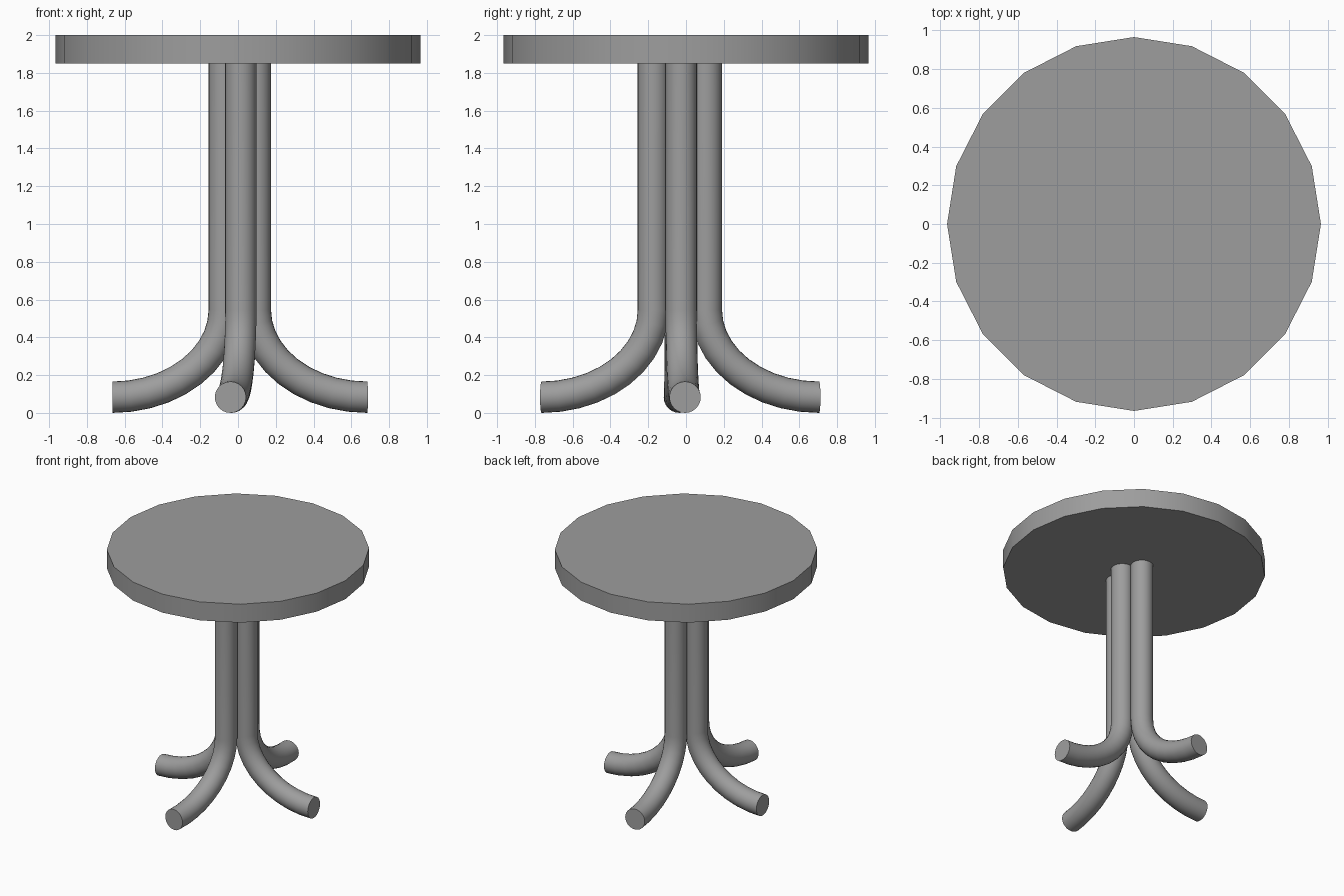
import bpy, bmesh, math
from mathutils import Vector

cube = bpy.data.objects.get("Cube")
if cube:
    bpy.data.objects.remove(cube, do_unlink=True)

grey = bpy.data.materials.new("plain_grey")
grey.use_nodes = True
colour = (0.34, 0.34, 0.34, 1)
grey.diffuse_color = colour
grey.node_tree.nodes["Principled BSDF"].inputs["Base Color"].default_value = colour

TUBE = 0.083       # leg tube radius
BEND_TOP = 0.545   # height where the bend starts
BEND_STEPS = 10
SIDES = 24


def finish(obj):
    """Apply the material and smooth the rounded sides."""
    if not obj.data.materials:
        obj.data.materials.append(grey)
    bpy.ops.object.select_all(action='DESELECT')
    obj.select_set(True)
    bpy.context.view_layer.objects.active = obj
    bpy.ops.object.shade_smooth_by_angle(angle=math.radians(30))


def make_leg(name, post, foot):
    """Sweep a round tube down from the post and outward to the foot."""
    post, foot = Vector((*post, 0)), Vector((*foot, 0))
    run = (foot - post).length
    out = (foot - post).normalized()
    up = Vector((0, 0, 1))
    side = out.cross(up)
    drop = BEND_TOP - TUBE

    # Centre line: a straight post followed by a quarter ellipse
    path = [(post + up * 1.86, -up)]
    for i in range(BEND_STEPS + 1):
        a = math.pi / 2 * i / BEND_STEPS
        point = post + out * run * (1 - math.cos(a)) + up * (BEND_TOP - drop * math.sin(a))
        tangent = out * run * math.sin(a) - up * drop * math.cos(a)
        path.append((point, tangent.normalized()))

    bm = bmesh.new()
    rings = []
    for point, tangent in path:
        normal = side.cross(tangent)
        angles = [math.tau * k / SIDES for k in range(SIDES)]
        rings.append([bm.verts.new(point + TUBE * (side * math.cos(a) + normal * math.sin(a)))
                      for a in angles])
    for upper, lower in zip(rings, rings[1:]):
        for k in range(SIDES):
            n = (k + 1) % SIDES
            bm.faces.new((upper[k], upper[n], lower[n], lower[k]))
    bm.faces.new(rings[0])
    bm.faces.new(rings[-1])
    bmesh.ops.recalc_face_normals(bm, faces=bm.faces)
    mesh = bpy.data.meshes.new(name)
    bm.to_mesh(mesh)
    bm.free()
    obj = bpy.data.objects.new(name, mesh)
    bpy.context.collection.objects.link(obj)
    finish(obj)


# Round twenty-sided top
bpy.ops.mesh.primitive_cylinder_add(vertices=20, radius=0.965, depth=0.15, location=(0, 0, 1.925))
top = bpy.context.object
top.name = "table_top"
finish(top)

# Four bent tube legs clustered into a pedestal
make_leg("front_leg", (0.015, -0.173), (-0.04, -0.765))
make_leg("back_leg", (0.015, 0.108), (-0.035, 0.705))
make_leg("left_leg", (0.092, -0.025), (0.685, -0.005))
make_leg("right_leg", (-0.073, -0.03), (-0.665, -0.035))
